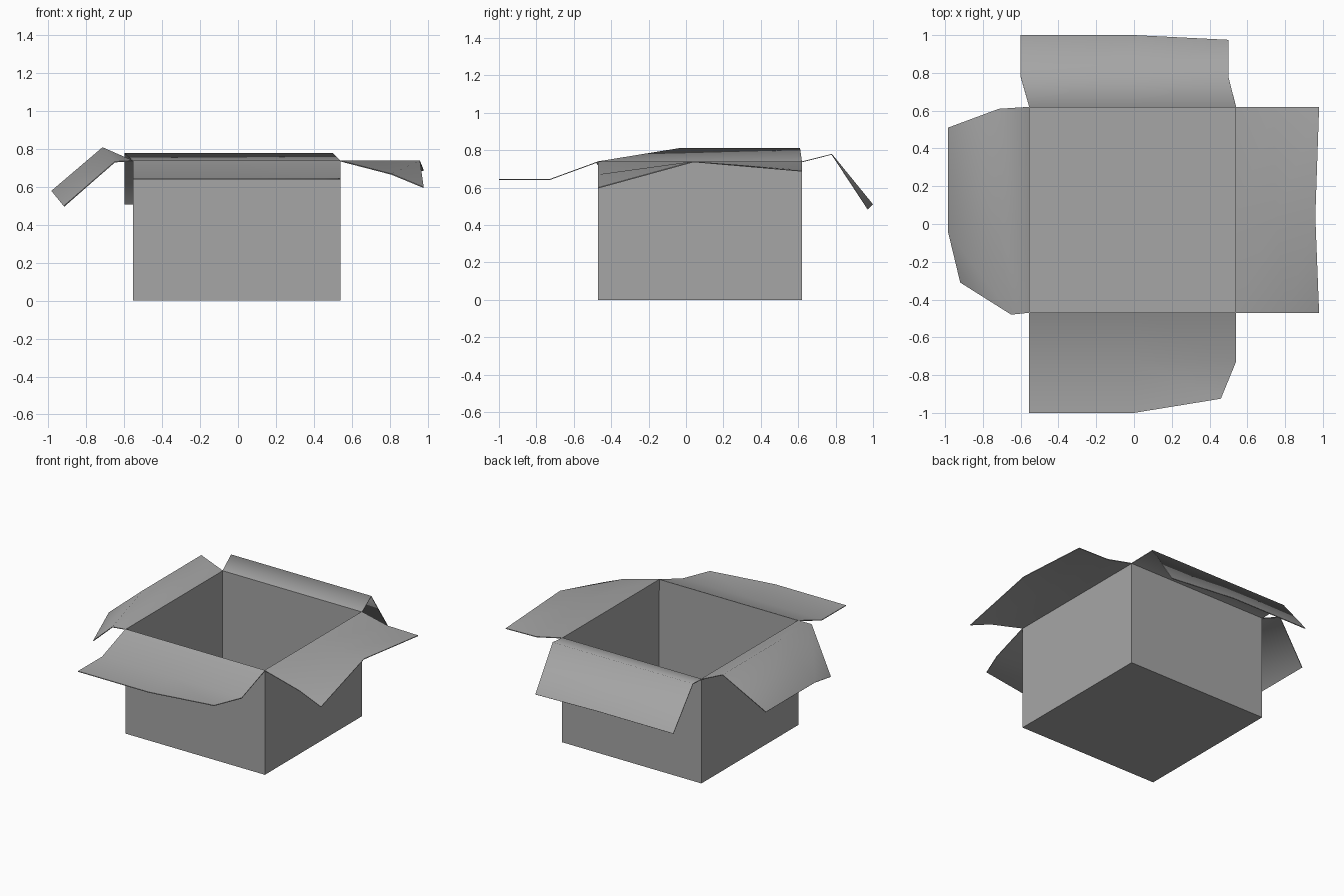
import bpy
import bmesh
from math import radians

if "Cube" in bpy.data.objects:
    bpy.data.objects.remove(bpy.data.objects["Cube"], do_unlink=True)

LEFT, RIGHT = 0.54, -0.555
FRONT, BACK = -0.47, 0.62
TOP = 0.74
THICK = 0.005

# Plain grey cardboard
GREY = (0.38, 0.38, 0.38, 1)
card = bpy.data.materials.new("grey_card")
card.diffuse_color = GREY
card.use_nodes = True
card.node_tree.nodes["Principled BSDF"].inputs["Base Color"].default_value = GREY


def finish(name, bm, thickness, smooth_angle):
    """Turn a bmesh sheet into a card part with thickness on its inner side."""
    mesh = bpy.data.meshes.new(name)
    bm.to_mesh(mesh)
    bm.free()
    mesh.materials.append(card)
    ob = bpy.data.objects.new(name, mesh)
    bpy.context.collection.objects.link(ob)
    bpy.ops.object.select_all(action="DESELECT")
    ob.select_set(True)
    bpy.context.view_layer.objects.active = ob
    mod = ob.modifiers.new("card", "SOLIDIFY")
    mod.thickness = thickness
    mod.offset = -1
    bpy.ops.object.modifier_apply(modifier=mod.name)
    if smooth_angle:
        bpy.ops.object.shade_smooth_by_angle(angle=radians(smooth_angle))
    return ob


def flap(name, *rows):
    """Bent sheet: rows of points from the hinge to the free edge."""
    bm = bmesh.new()
    grid = [[bm.verts.new(p) for p in row] for row in rows]
    for a, b in zip(grid, grid[1:]):
        for i in range(len(a) - 1):
            bm.faces.new((a[i], a[i + 1], b[i + 1], b[i]))
    bm.normal_update()
    if sum(f.normal.z for f in bm.faces) < 0:
        bmesh.ops.reverse_faces(bm, faces=bm.faces[:])
    return finish(name, bm, THICK, 75)


# Open box body
bm = bmesh.new()
bmesh.ops.create_cube(bm, size=1)
for v in bm.verts:
    v.co = (LEFT if v.co.x > 0 else RIGHT,
            BACK if v.co.y > 0 else FRONT,
            TOP if v.co.z > 0 else 0)
bm.normal_update()
lid = [f for f in bm.faces if f.normal.z > 0.9]
bmesh.ops.delete(bm, geom=lid, context="FACES_ONLY")
finish("box_body", bm, THICK, 0)

# Front flap, drooping then level, one clipped corner
flap("front_flap",
     [(RIGHT, FRONT, TOP), (0, FRONT, TOP), (LEFT, FRONT, TOP)],
     [(RIGHT, -0.73, 0.645), (0, -0.73, 0.645), (LEFT, -0.73, 0.645)],
     [(RIGHT, -1, 0.645), (0, -1, 0.645), (0.46, -0.925, 0.645)])

# Back flap, raised then folded down
flap("back_flap",
     [(RIGHT, BACK, TOP), (0, BACK, TOP), (LEFT, BACK, TOP)],
     [(-0.6, 0.78, 0.78), (0, 0.78, 0.78), (0.5, 0.78, 0.78)],
     [(-0.6, 1, 0.51), (0, 1, 0.51), (0.5, 0.975, 0.485)])

# Left flap, level in the middle with sagging corners
flap("left_flap",
     [(LEFT, FRONT, TOP), (LEFT, 0.04, TOP), (LEFT, BACK, TOP)],
     [(0.81, FRONT, 0.67), (0.75, 0.04, TOP), (0.74, BACK, 0.695)],
     [(0.98, FRONT, 0.6), (0.96, 0.04, TOP), (0.98, BACK, 0.69)])

# Right flap, raised then folded down, front corner clipped
flap("right_flap",
     [(RIGHT, FRONT, TOP), (RIGHT, -0.04, TOP), (RIGHT, BACK, TOP)],
     [(-0.65, -0.48, 0.735), (-0.715, -0.04, 0.81), (-0.715, 0.61, 0.81)],
     [(-0.92, -0.31, 0.5), (-0.985, -0.04, 0.58), (-0.985, 0.51, 0.58)])
